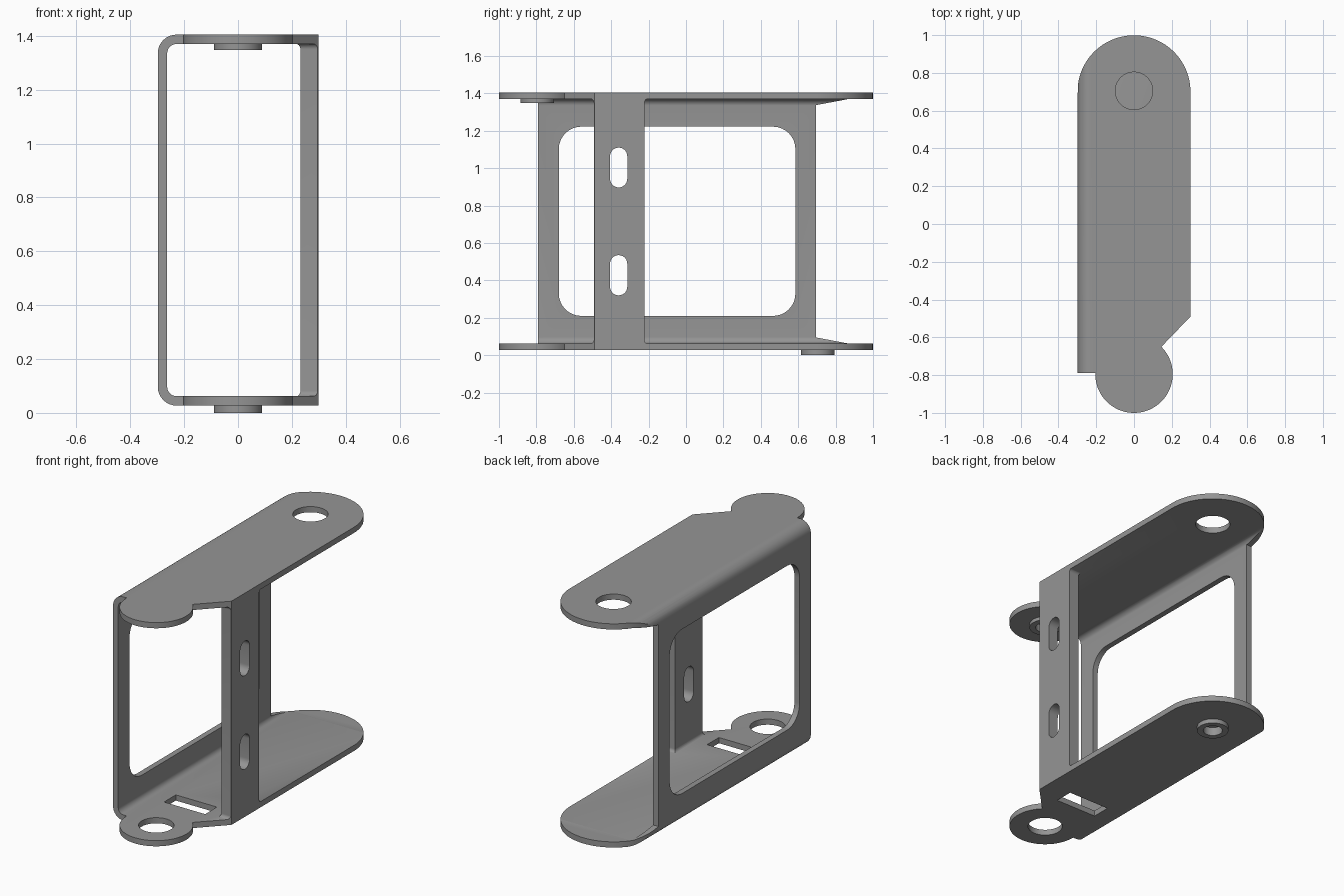
import bpy, bmesh, math
from mathutils import Vector

if "Cube" in bpy.data.objects:
    bpy.data.objects.remove(bpy.data.objects["Cube"])

Z0, Z1, T = 0.027, 1.405, 0.035        # plate undersides / tops, sheet thickness
W = 0.298                              # half width
BACK, FRONT = 0.705, -0.795            # pivot centres along y

steel = bpy.data.materials.new("grey steel")
steel.diffuse_color = (0.30, 0.30, 0.30, 1)
steel.use_nodes = True
steel.node_tree.nodes["Principled BSDF"].inputs["Base Color"].default_value = steel.diffuse_color


def rounded(corners, n=8):
    """Polygon with filleted corners: (u, v) or (u, v, radius)."""
    out = []
    for i, c in enumerate(corners):
        p = Vector(c[:2])
        if len(c) == 2:
            out.append(p)
            continue
        a = (Vector(corners[i - 1][:2]) - p).normalized()
        b = (Vector(corners[(i + 1) % len(corners)][:2]) - p).normalized()
        half = a.angle(b) / 2
        d = c[2] / math.tan(half)
        centre = p + (a + b).normalized() * (c[2] / math.sin(half))
        s, e = p + a * d - centre, p + b * d - centre
        turn = s.angle_signed(e)
        for k in range(n + 1):
            t = -turn * k / n
            out.append(centre + Vector((s.x * math.cos(t) - s.y * math.sin(t),
                                        s.x * math.sin(t) + s.y * math.cos(t))))
    return out


def arc(cx, cy, r, a0, a1, n):
    return [Vector((cx + r * math.cos(math.radians(a0 + (a1 - a0) * k / n)),
                    cy + r * math.sin(math.radians(a0 + (a1 - a0) * k / n)))) for k in range(n + 1)]


def prism(name, pts, axis, lo, hi):
    """Extrude a 2D polygon along x (y,z), y (x,z) or z (x,y)."""
    place = {"x": lambda u, v, w: (w, u, v),
             "y": lambda u, v, w: (u, w, v),
             "z": lambda u, v, w: (u, v, w)}[axis]
    bm = bmesh.new()
    a = [bm.verts.new(place(p[0], p[1], lo)) for p in pts]
    b = [bm.verts.new(place(p[0], p[1], hi)) for p in pts]
    bm.faces.new(a)
    bm.faces.new(b[::-1])
    for i in range(len(pts)):
        j = (i + 1) % len(pts)
        bm.faces.new((a[i], a[j], b[j], b[i]))
    bmesh.ops.recalc_face_normals(bm, faces=bm.faces)
    me = bpy.data.meshes.new(name)
    bm.to_mesh(me)
    bm.free()
    me.materials.append(steel)
    ob = bpy.data.objects.new(name, me)
    bpy.context.collection.objects.link(ob)
    return ob


def disc(name, y, r, lo, hi):
    return prism(name, arc(0, y, r, 0, 360, 48)[:-1], "z", lo, hi)


def combine(ob, other, op):
    m = ob.modifiers.new(op, "BOOLEAN")
    m.operation, m.solver, m.object = op, "EXACT", other
    bpy.context.view_layer.objects.active = ob
    bpy.ops.object.modifier_apply(modifier=m.name)
    bpy.data.objects.remove(other)


# bent sheet: bottom plate, left wall and top plate in one C profile
bracket = prism("bracket", rounded([
    (0.5, Z0), (-W, Z0, 0.07), (-W, Z1, 0.07), (0.5, Z1),
    (0.5, Z1 - T), (-W + T, Z1 - T, 0.035), (-W + T, Z0 + T, 0.035), (0.5, Z0 + T)]),
    "y", -1.2, 1.2)

# right column with small fillets where it meets the plates
lo, hi, r = Z0 + T - 0.002, Z1 - T + 0.002, 0.022
column = prism("column", rounded([
    (-0.6, lo - 0.01), (-0.1, lo - 0.01), (-0.1, lo), (-0.222, lo, r), (-0.222, hi, r), (-0.1, hi),
    (-0.1, hi + 0.01), (-0.6, hi + 0.01), (-0.6, hi), (-0.493, hi, r), (-0.493, lo, r), (-0.6, lo)]),
    "x", 0.15, 0.45)
combine(column, prism("column_depth", rounded([
    (0.18, lo - 0.02), (0.48, lo - 0.02), (0.48, hi + 0.02), (0.18, hi + 0.02),
    (0.18, hi), (0.232, hi, r), (0.232, lo, r), (0.18, lo)]), "y", -0.7, 0), "INTERSECT")
combine(bracket, column, "UNION")

# plan outline: round back end, clipped right corner, round front ear
plan = arc(0, BACK - 0.005, W + 0.001, 0, 180, 48)
plan += [Vector((-W - 0.001, -0.79)), Vector((-0.205, -0.79))]
plan += arc(0, FRONT, 0.205, 182, 405, 48)
plan += [Vector((W + 0.001, -0.49))]
combine(bracket, prism("plan", plan, "z", -0.5, 2), "INTERSECT")

# trim the wall behind the bends, leaving sloped ends
combine(bracket, prism("wall_trim", [
    (0.695, 0.095), (0.87, Z0 + T), (1.1, Z0 + T), (1.1, Z1 - T), (0.87, Z1 - T), (0.695, 1.337)],
    "x", -0.5, 0.5), "DIFFERENCE")

# large window in the left wall
combine(bracket, prism("window", rounded([
    (-0.68, 0.21, 0.12), (0.585, 0.21, 0.12), (0.585, 1.222, 0.12), (-0.68, 1.222, 0.12)]),
    "x", -0.5, -0.1), "DIFFERENCE")

# two long slots in the column
for a, b in ((0.32, 0.535), (0.897, 1.11)):
    pts = arc(-0.36, b - 0.046, 0.046, 0, 180, 14) + arc(-0.36, a + 0.046, 0.046, 180, 360, 14)
    combine(bracket, prism("slot", pts, "x", 0.1, 0.5), "DIFFERENCE")

# rectangular opening in the bottom plate
combine(bracket, prism("opening", [(-0.14, -0.52), (0.14, -0.52), (0.14, -0.405), (-0.14, -0.405)],
                       "z", -0.2, 0.2), "DIFFERENCE")

# pivot holes: bottom front and top back
combine(bracket, disc("hole", FRONT, 0.099, -0.2, 0.2), "DIFFERENCE")
combine(bracket, disc("hole", BACK, 0.099, 1.2, 1.6), "DIFFERENCE")

# hollow studs under the bottom back and top front
for y, z in ((BACK, Z0), (FRONT, Z1 - T)):
    drop = 0.027 if z < 1 else 0.022
    combine(bracket, disc("stud", y, 0.09, z - drop, z + 0.01), "UNION")
    combine(bracket, disc("bore", y, 0.055, z - 0.1, z + 0.025), "DIFFERENCE")

bpy.ops.object.select_all(action="DESELECT")
bracket.select_set(True)
bpy.context.view_layer.objects.active = bracket
bpy.ops.object.shade_smooth_by_angle(angle=math.radians(30))
